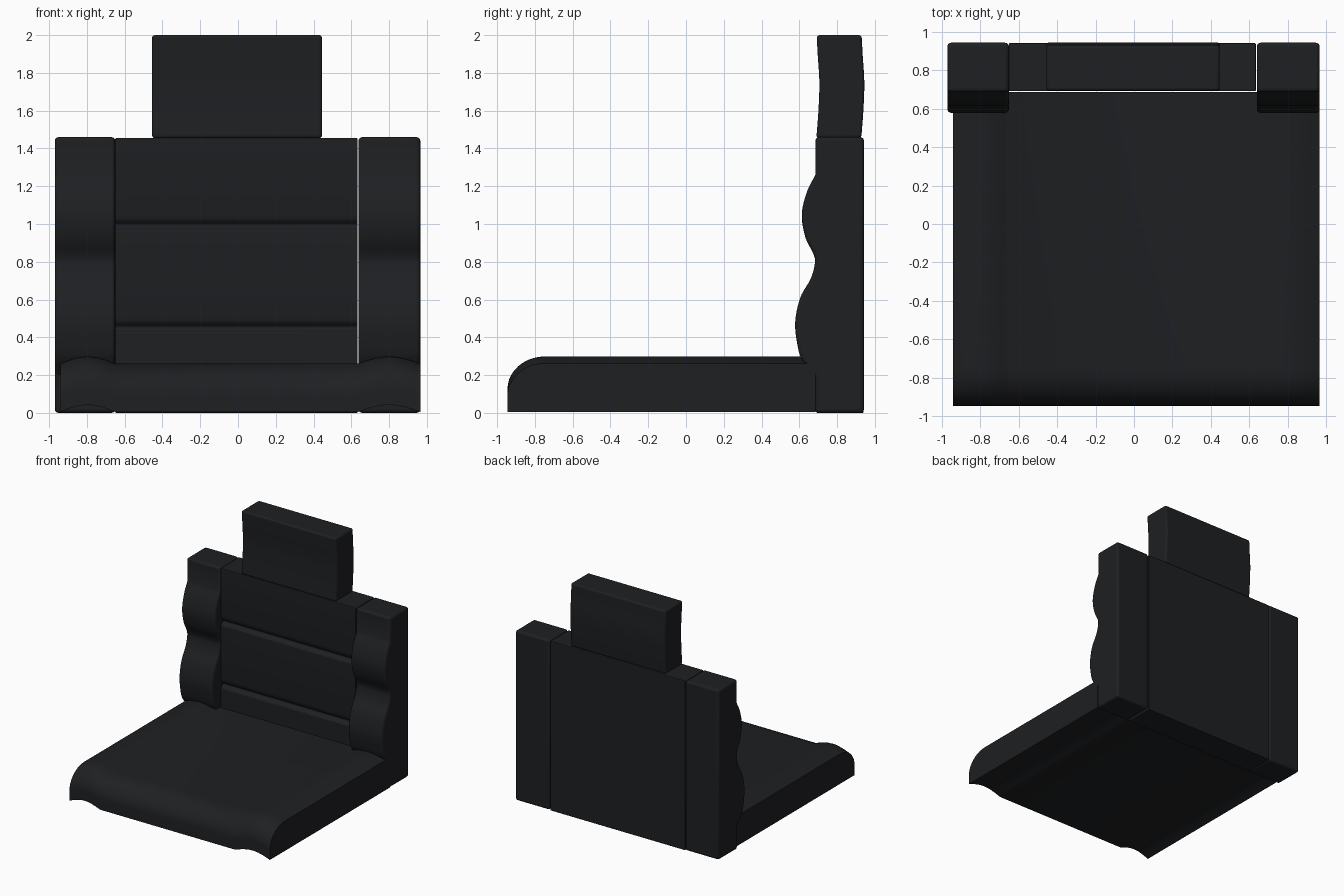
import bpy, bmesh, math
from mathutils import Vector

if "Cube" in bpy.data.objects:
    bpy.data.objects.remove(bpy.data.objects["Cube"])

black = bpy.data.materials.new("black_leather")
black.diffuse_color = (0.013, 0.014, 0.016, 1)
black.use_nodes = True
black.node_tree.nodes["Principled BSDF"].inputs["Base Color"].default_value = black.diffuse_color


def smooth(points, steps=6):
    """Catmull-Rom curve through the 2D points."""
    p = [Vector(q) for q in points]
    p = [2 * p[0] - p[1]] + p + [2 * p[-1] - p[-2]]
    out = []
    for a, b, c, d in zip(p, p[1:], p[2:], p[3:]):
        for i in range(steps):
            t = i / steps
            out.append(0.5 * (2 * b + (c - a) * t + (2 * a - 5 * b + 4 * c - d) * t * t
                              + (3 * b - a - 3 * c + d) * t ** 3))
    return [tuple(v) for v in out] + [tuple(points[-1])]


def sweep(name, profile, xs, lift=lambda x: 0.0, bevel=0.0):
    """Sweep a closed (y, z) profile along the x stations, raised by lift(x)."""
    bm = bmesh.new()
    rings = [[bm.verts.new((x, y, z + lift(x))) for y, z in profile] for x in xs]
    n = len(profile)
    for a, b in zip(rings, rings[1:]):
        for i in range(n):
            j = (i + 1) % n
            bm.faces.new((a[i], a[j], b[j], b[i]))
    bm.faces.new(rings[0])
    bm.faces.new(rings[-1][::-1])
    bmesh.ops.recalc_face_normals(bm, faces=bm.faces)
    mesh = bpy.data.meshes.new(name)
    bm.to_mesh(mesh)
    bm.free()
    mesh.materials.append(black)
    ob = bpy.data.objects.new(name, mesh)
    bpy.context.collection.objects.link(ob)
    if bevel:
        m = ob.modifiers.new("soft_edges", 'BEVEL')
        m.width, m.segments = bevel, 4
        m.limit_method, m.angle_limit = 'ANGLE', math.radians(50)
    bpy.ops.object.select_all(action='DESELECT')
    ob.select_set(True)
    bpy.context.view_layer.objects.active = ob
    bpy.ops.object.shade_smooth_by_angle(angle=math.radians(35))
    return ob


# Seat cushion: rounded front, arched bolsters along both sides
LEFT, RIGHT = -0.94, 0.965


def arch(x):
    t = (x - LEFT) / 0.29 if x < 0 else (RIGHT - x) / 0.33
    return 0.037 * math.sin(math.pi * t) if 0 < t < 1 else 0.0


front = [(-0.745 - 0.2 * math.sin(a), 0.09 + 0.172 * math.cos(a))
         for a in (math.pi / 2 * i / 10 for i in range(11))]
stations = ([LEFT + 0.29 * i / 12 for i in range(13)]
            + [RIGHT - 0.33 * (12 - i) / 12 for i in range(13)])
sweep("seat_cushion", [(0.685, 0.005), (0.685, 0.262)] + front + [(-0.945, 0.005)],
      stations, arch)

# Backrest centre panel with two horizontal stitched grooves
panel = [(0.94, 0.0), (0.94, 1.455), (0.69, 1.455)]
for z in (0.99, 0.45):
    panel += smooth([(0.69, z + 0.06), (0.698, z + 0.03), (0.72, z + 0.005),
                     (0.71, z - 0.012), (0.69, z - 0.025)], 4)
panel += [(0.69, 0.0)]
sweep("backrest_panel", panel, [-0.65, 0.633], bevel=0.012)

# Backrest side bolsters with shoulder and lumbar bulges
bulge = smooth([(0.685, 1.26), (0.64, 1.17), (0.613, 1.05), (0.632, 0.93), (0.675, 0.84),
                (0.682, 0.79), (0.66, 0.71), (0.605, 0.61), (0.578, 0.48),
                (0.59, 0.36), (0.615, 0.28), (0.682, 0.2)])
bolster = [(0.942, 0.0), (0.942, 1.46), (0.685, 1.46)] + bulge + [(0.682, 0.0)]
for side, xs in (("left", [-0.97, -0.65]), ("right", [0.638, 0.965])):
    sweep("backrest_bolster_" + side, bolster, xs, bevel=0.02)

# Headrest, slightly bowed backwards in the middle
bow = smooth([(0.692, 2.0), (0.697, 1.9), (0.706, 1.75), (0.701, 1.6), (0.69, 1.455)])
head = bow + [(y + 0.238, z) for y, z in reversed(bow)]
sweep("headrest", head, [-0.455, 0.445], bevel=0.035)
